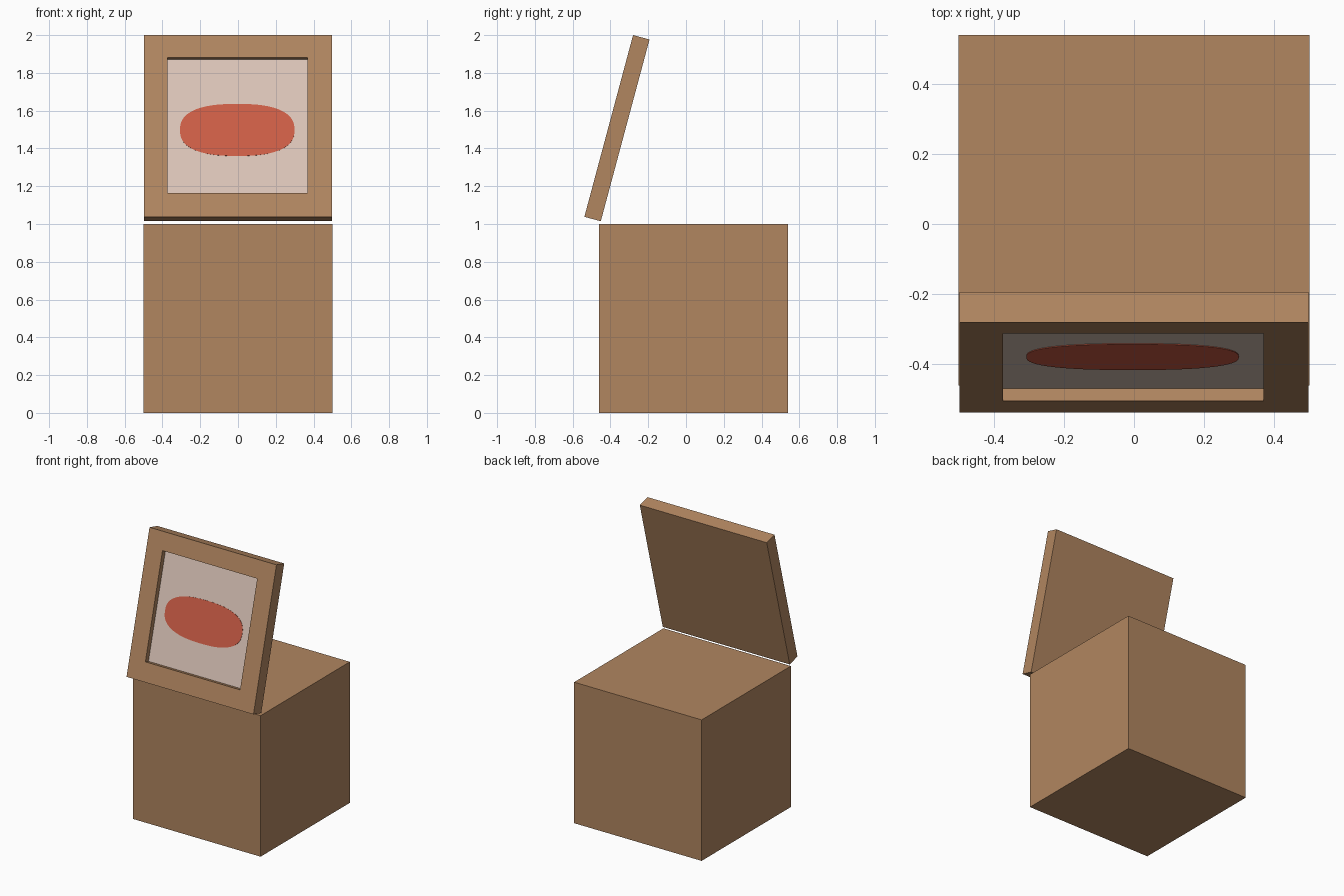
import bpy, bmesh, math
from mathutils import Matrix

if "Cube" in bpy.data.objects:
    bpy.data.objects.remove(bpy.data.objects["Cube"])


def srgb(r, g, b):
    lin = lambda c: c / 12.92 if c <= 0.04045 else ((c + 0.055) / 1.055) ** 2.4
    return tuple(lin(v / 255) for v in (r, g, b)) + (1.0,)


def material(name, rgb):
    m = bpy.data.materials.new(name)
    m.diffuse_color = srgb(*rgb)
    m.use_nodes = True
    m.node_tree.nodes["Principled BSDF"].inputs["Base Color"].default_value = m.diffuse_color
    return m


brown = material("cardboard_brown", (177, 134, 96))
cream = material("pale_cream", (220, 198, 185))
red = material("warm_red", (206, 94, 70))


def add_object(name, bm, mats, matrix=Matrix()):
    bmesh.ops.recalc_face_normals(bm, faces=bm.faces)
    me = bpy.data.meshes.new(name)
    bm.to_mesh(me)
    bm.free()
    for m in mats:
        me.materials.append(m)
    ob = bpy.data.objects.new(name, me)
    ob.matrix_world = matrix
    bpy.context.collection.objects.link(ob)
    return ob


def box(x0, x1, y0, y1, z0, z1):
    bm = bmesh.new()
    size = Matrix.Diagonal((x1 - x0, y1 - y0, z1 - z0, 1))
    centre = Matrix.Translation(((x0 + x1) / 2, (y0 + y1) / 2, (z0 + z1) / 2))
    bmesh.ops.create_cube(bm, size=1, matrix=centre @ size)
    return bm


# Base box
add_object("base_box", box(-0.5, 0.5, -0.461, 0.539, 0, 1), [brown])

# Leaning panel: local z runs up the panel, local y runs through its thickness
lean = Matrix.Translation((0, -0.538, 1.038)) @ Matrix.Rotation(math.radians(-15), 4, "X")
HEIGHT, THICK, DEPTH = 0.996, 0.09, 0.036
bm = box(-0.498, 0.498, 0, THICK, 0, HEIGHT)
bm.faces.ensure_lookup_table()
front = min(bm.faces, key=lambda f: f.calc_center_median().y)

# Inset the front face to the window outline, then sink it
bmesh.ops.inset_region(bm, faces=[front], thickness=0.12)
for v in front.verts:
    v.co.x = 0.369 if v.co.x > 0 else -0.374
    v.co.z = 0.872 if v.co.z > HEIGHT / 2 else 0.131
sunk = bmesh.ops.extrude_discrete_faces(bm, faces=[front])["faces"][0]
for v in sunk.verts:
    v.co.y = DEPTH
sunk.material_index = 1
add_object("framed_panel", bm, [brown, cream], lean)

# Rounded red mark on the sunken face, a thin superellipse plate
bm = bmesh.new()
N, POWER = 64, 2 / 2.5
ring = []
for i in range(N):
    a = 2 * math.pi * i / N
    c, s = math.cos(a), math.sin(a)
    x = -0.004 + 0.303 * math.copysign(abs(c) ** POWER, c)
    z = 0.4855 + 0.1425 * math.copysign(abs(s) ** POWER, s)
    ring.append(bm.verts.new((x, DEPTH - 0.002, z)))
face = bm.faces.new(ring)
ext = bmesh.ops.extrude_face_region(bm, geom=[face])["geom"]
for v in ext:
    if isinstance(v, bmesh.types.BMVert):
        v.co.y = DEPTH + 0.002
add_object("red_mark", bm, [red], lean)
